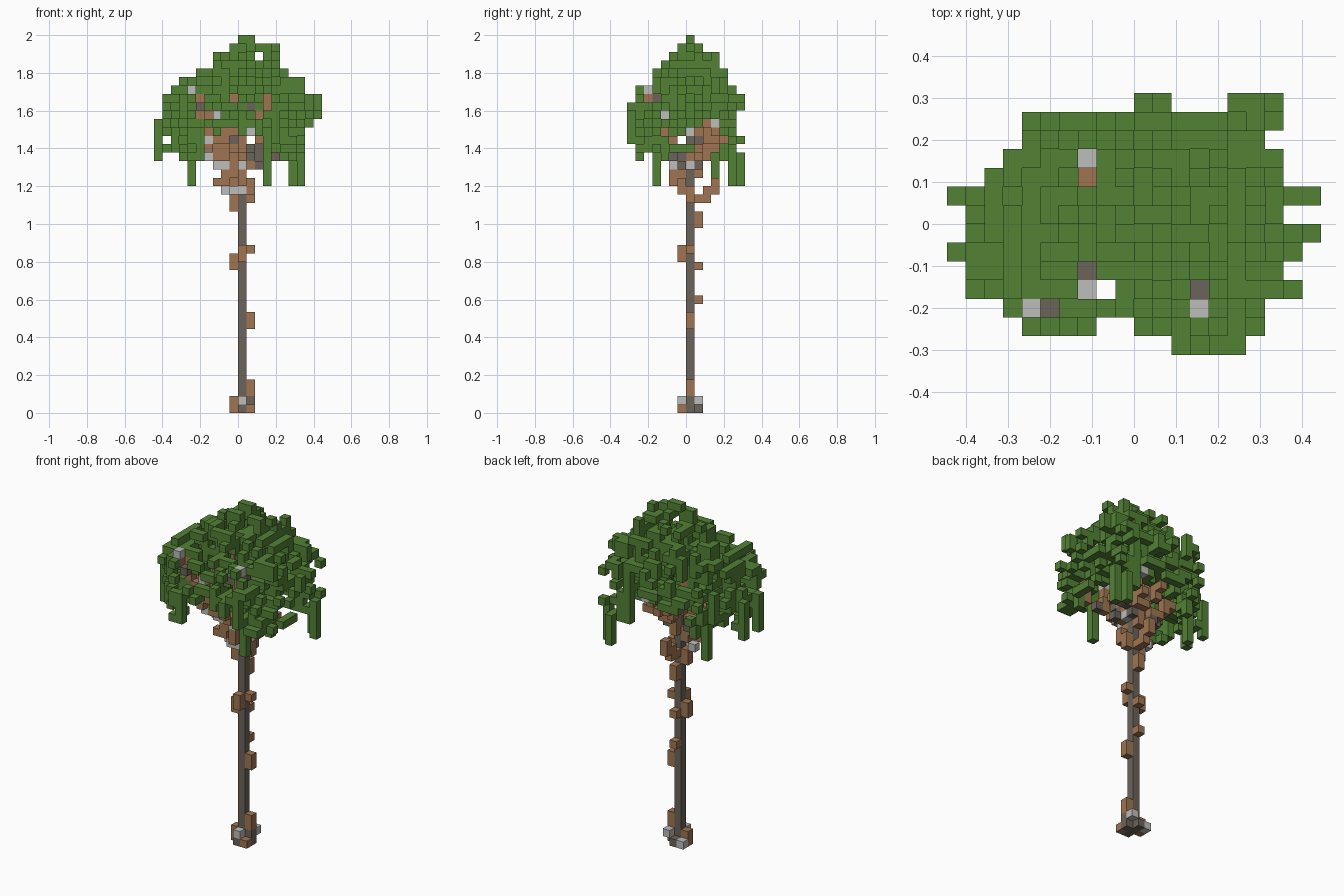
import bpy, bmesh, random
from mathutils import Vector

random.seed(11)
cube = bpy.data.objects.get("Cube")
if cube:
    bpy.data.objects.remove(cube, do_unlink=True)

S = 2 / 45                     # block size
NX, NY, TOP = 20, 14, 44       # grid size and top layer
BARK, WOOD, PALE, LEAF = range(4)


def make_material(name, rgb):
    mat = bpy.data.materials.new(name)
    mat.use_nodes = True
    mat.diffuse_color = (*rgb, 1)
    mat.node_tree.nodes["Principled BSDF"].inputs["Base Color"].default_value = (*rgb, 1)
    return mat


MATS = [make_material("dark_bark", (0.150, 0.125, 0.100)),
        make_material("brown_wood", (0.350, 0.178, 0.085)),
        make_material("pale_grey", (0.510, 0.510, 0.500)),
        make_material("leaf_green", (0.086, 0.220, 0.036))]

parts = {"trunk": {}, "roots": {}, "bark_knots": {}, "twigs": {}, "branches": {}, "leaves": {}}
filled = set()


def put(part, cell, mat):
    if cell not in filled:
        filled.add(cell)
        parts[part][cell] = mat


def column(part, i, j, k0, k1, mat):
    for k in range(k0, k1 + 1):
        put(part, (i, j, k), mat)


# Trunk
column("trunk", 10, 7, 0, 36, BARK)

# Roots
for i, j, k, mat in [(11, 6, 0, WOOD), (10, 6, 0, BARK), (10, 6, 1, PALE), (9, 7, 0, WOOD),
                     (9, 7, 1, WOOD), (11, 7, 0, BARK), (11, 7, 1, BARK), (10, 8, 0, BARK),
                     (11, 8, 1, PALE), (9, 8, 0, PALE)]:
    put("roots", (i, j, k), mat)

# Bark knots on the trunk
for i, j, k0, k1 in [(11, 7, 2, 3), (11, 7, 10, 11), (9, 7, 17, 18), (10, 6, 18, 19),
                     (11, 7, 19, 19), (10, 8, 13, 13), (10, 8, 17, 17), (10, 8, 22, 23),
                     (9, 7, 24, 25)]:
    column("bark_knots", i, j, k0, k1, WOOD)

# Twigs that show through the leaves, towards the front or the model's left side
FRONT_TWIGS = {PALE: [(4, 2, 38), (7, 3, 35), (6, 4, 32), (11, 4, 33)],
               BARK: [(11, 3, 36)],
               WOOD: [(5, 3, 37), (9, 3, 37), (6, 4, 35), (6, 4, 33), (9, 4, 33),
                      (15, 4, 33), (15, 4, 32)]}
SIDE_TWIGS = {PALE: [(13, 2, 38), (13, 4, 35), (13, 10, 34), (12, 7, 33)],
              BARK: [(13, 3, 37), (12, 7, 32), (7, 4, 35)],
              WOOD: [(13, 9, 34), (7, 9, 36)]}
for group in (FRONT_TWIGS, SIDE_TWIGS):
    for mat, spots in group.items():
        for spot in spots:
            put("twigs", spot, mat)
front_sight = {(i, k): j for spots in FRONT_TWIGS.values() for i, j, k in spots}
side_sight = {(j, k): i for spots in SIDE_TWIGS.values() for i, j, k in spots if i > 9}


# Branches fan out from the crown of the trunk
def branch(tip, start):
    a, b = Vector((10, 7, start)), Vector(tip)
    steps = int(max(abs(c) for c in b - a))
    for n in range(1, steps + 1):
        p = a.lerp(b, n / steps)
        mat = random.choices((WOOD, BARK, PALE), (6, 2, 1))[0]
        put("branches", tuple(round(c) for c in p), mat)
        if n % 2:
            put("branches", (round(p.x), round(p.y), round(p.z) + 1), WOOD)


put("branches", (7, 10, 37), PALE)
for n, tip in enumerate([(4, 2, 37), (13, 2, 37), (7, 3, 34), (7, 10, 36), (5, 5, 31),
                         (6, 4, 31), (15, 4, 31), (14, 8, 30), (10, 3, 31), (12, 11, 33),
                         (9, 11, 32), (13, 10, 33), (5, 8, 32)]):
    branch(tip, 26 + n % 4)
for i, j, k in [(9, 6, 26), (8, 7, 26), (10, 6, 26), (7, 6, 29)]:
    put("branches", (i, j, k), PALE)
for i, j, k0, k1 in [(11, 7, 25, 26), (11, 6, 26, 27), (10, 8, 25, 25), (10, 9, 25, 26),
                     (10, 10, 26, 27), (10, 5, 27, 27), (8, 6, 27, 27), (7, 6, 27, 27)]:
    column("branches", i, j, k0, k1, WOOD)

# Canopy outlines: spans per layer from the top down, and per row from front to back
FRONT = [(10, 11), (9, 14), (7, 14), (7, 14), (5, 15), (3, 17), (2, 17), (1, 19), (1, 19),
         (1, 19), (0, 18), (0, 17), (0, 17), (0, 17), (3, 17)]
SIDE = [(7, 7), (6, 8), (5, 10), (4, 10), (3, 11), (3, 11), (2, 12), (1, 13), (0, 13),
        (0, 12), (0, 12), (0, 12), (0, 13), (0, 12), (1, 12)]
PLAN = [(12, 15), (4, 16), (3, 16), (1, 18), (1, 17), (0, 18), (1, 19), (1, 17), (0, 19),
        (2, 17), (3, 17), (4, 16), (4, 17), (10, 17)]
# Open columns above some twigs, and notches in the plan
CLEAR = {(4, 2), (13, 2), (7, 3), (7, 4), (7, 9), (7, 10), (8, 3), (8, 1), (9, 1),
         (12, 13), (13, 13), (14, 13)}


def allowed(i, j, k):
    r = TOP - k
    if not (0 <= r < len(FRONT) and 0 <= j < NY) or (i, r) == (12, 2):
        return False
    if (i, j) in CLEAR:
        return False
    if j < front_sight.get((i, k), 0) or i > side_sight.get((j, k), NX):
        return False
    if r > 11 and (6 <= i <= 13 or (i > 5 and 8 <= j <= 11)):
        return False           # open underside
    if r > 9 and ((i - 10) / 10) ** 2 + ((j - 6.5) / 7) ** 2 < 0.12 * (r - 9):
        return False           # hollow middle
    return all(lo <= v <= hi for v, (lo, hi) in ((i, FRONT[r]), (j, SIDE[r]), (i, PLAN[j])))


cells = [(i, j, k) for k in range(TOP - len(FRONT) + 1, TOP + 1)
         for j in range(NY) for i in range(NX) if allowed(i, j, k)]

# Leaves: short bars in random directions, more often level than upright
for cell in random.sample(cells, len(cells) // 4):
    axis = random.choice((0, 0, 1, 1, 2))
    for n in range(random.randint(1, 3)):
        c = list(cell)
        c[axis] += n
        if allowed(*c):
            put("leaves", tuple(c), LEAF)

# Close gaps in the outline along each axis, except on the ragged underside
for axis in range(3):
    lines = {}
    for c in cells:
        if axis == 2 or TOP - c[2] < 12:
            lines.setdefault(c[:axis] + c[axis + 1:], []).append(c)
    for line in lines.values():
        if not any(c in parts["leaves"] for c in line):
            put("leaves", random.choice(line), LEAF)
put("leaves", (13, 1, 38), LEAF)

# Hanging leaf clumps
for i, j, k0, k1 in [(4, 10, 27, 32), (17, 12, 27, 31), (16, 13, 27, 30), (13, 3, 27, 32),
                     (0, 5, 30, 34), (0, 8, 30, 34), (16, 4, 30, 32), (2, 4, 31, 33),
                     (15, 2, 31, 33), (15, 12, 30, 32)]:
    column("leaves", i, j, k0, k1, LEAF)

# Build each part from the exposed faces of its blocks
DIRS = [Vector(d) for d in ((1, 0, 0), (-1, 0, 0), (0, 1, 0), (0, -1, 0), (0, 0, 1), (0, 0, -1))]


def build(name, blocks):
    bm = bmesh.new()
    for cell, mat in blocks.items():
        centre = Vector(cell) + Vector(((1 - NX) / 2, (1 - NY) / 2, 0.5))
        for d in DIRS:
            if tuple(int(a + b) for a, b in zip(cell, d)) in filled:
                continue
            u = Vector((d.y, d.z, d.x))
            v = d.cross(u)
            corners = [(centre + (d + u * a + v * b) / 2) * S
                       for a, b in ((-1, -1), (1, -1), (1, 1), (-1, 1))]
            bm.faces.new([bm.verts.new(p) for p in corners]).material_index = mat
    bmesh.ops.remove_doubles(bm, verts=bm.verts, dist=S / 100)
    mesh = bpy.data.meshes.new(name)
    for mat in MATS:
        mesh.materials.append(mat)
    bm.to_mesh(mesh)
    bm.free()
    bpy.context.collection.objects.link(bpy.data.objects.new(name, mesh))


for name, blocks in parts.items():
    build(name, blocks)
